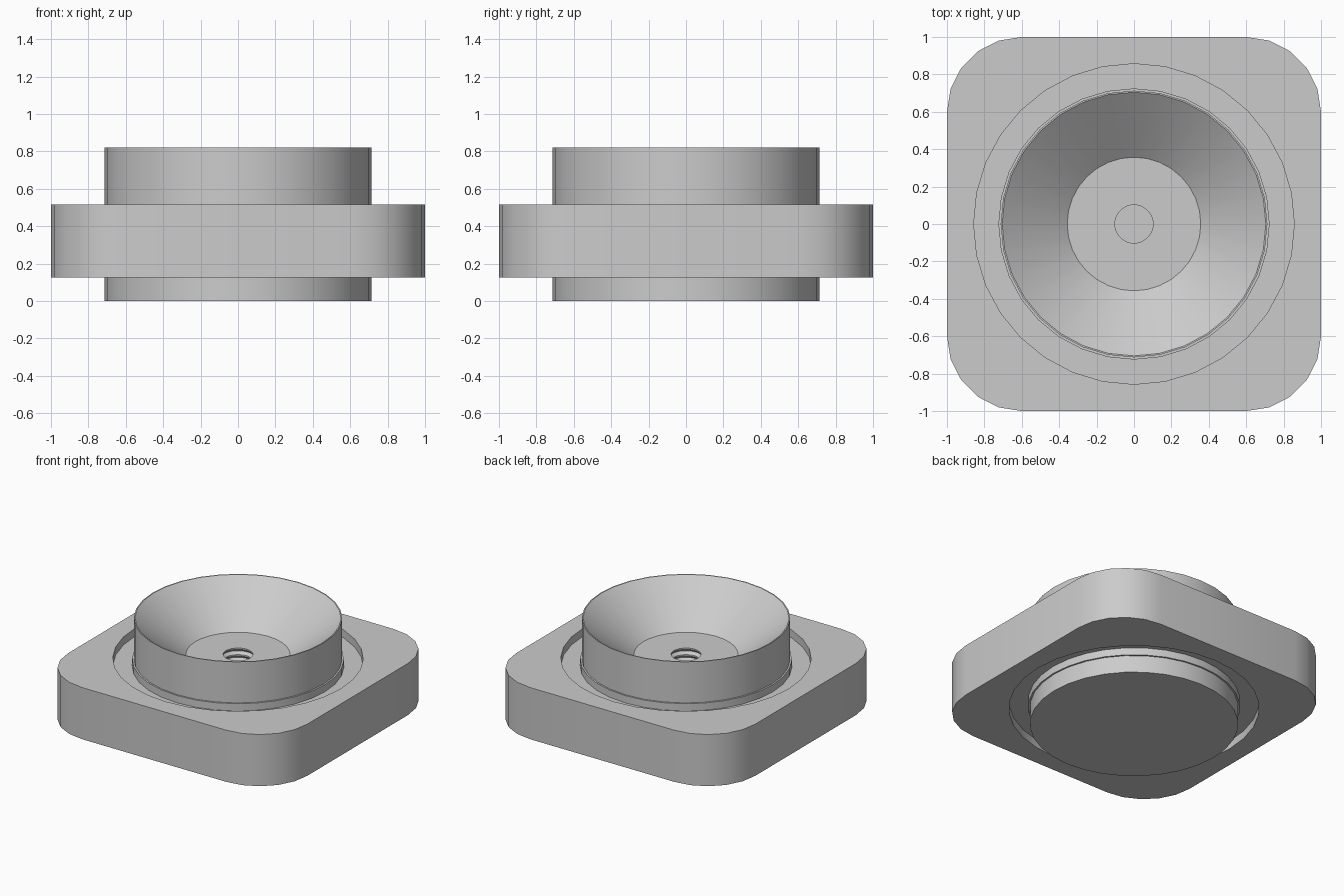
import bpy, bmesh, math

cube = bpy.data.objects.get("Cube")
if cube:
    bpy.data.objects.remove(cube, do_unlink=True)

# one plain grey for every part
grey = bpy.data.materials.new("light_grey")
grey.use_nodes = True
colour = (0.6, 0.6, 0.6, 1)
grey.diffuse_color = colour
grey.node_tree.nodes["Principled BSDF"].inputs["Base Color"].default_value = colour

SIDES = 32
PLATE_LOW, PLATE_TOP = 0.125, 0.515
SEAT_R = 0.857
CORNER_R = 0.4


def finish(name, bm):
    bmesh.ops.recalc_face_normals(bm, faces=bm.faces)
    mesh = bpy.data.meshes.new(name)
    bm.to_mesh(mesh)
    bm.free()
    mesh.materials.append(grey)
    ob = bpy.data.objects.new(name, mesh)
    bpy.context.collection.objects.link(ob)
    bpy.ops.object.select_all(action='DESELECT')
    ob.select_set(True)
    bpy.context.view_layer.objects.active = ob
    bpy.ops.object.shade_smooth_by_angle(angle=math.radians(30))
    return ob


def lathe(name, profile, closed=False):
    """Revolve an (r, z) profile around the z axis."""
    bm = bmesh.new()
    verts = [bm.verts.new((r, 0, z)) for r, z in profile]
    ends = verts[1:] + (verts[:1] if closed else [])
    edges = [bm.edges.new(pair) for pair in zip(verts, ends)]
    bmesh.ops.spin(bm, geom=verts + edges, cent=(0, 0, 0), axis=(0, 0, 1),
                   angle=math.tau, steps=SIDES, use_duplicate=False)
    bmesh.ops.remove_doubles(bm, verts=bm.verts, dist=0.0005)
    return finish(name, bm)


def arc(cx, cy, r, start, sweep, steps):
    return [(cx + r * math.cos(start + sweep * i / steps),
             cy + r * math.sin(start + sweep * i / steps)) for i in range(steps + 1)]


# Rounded square plate with a round through hole
bm = bmesh.new()
inset = 1 - CORNER_R
outline = []
for k, (sx, sy) in enumerate([(1, 1), (-1, 1), (-1, -1), (1, -1)]):
    outline += arc(sx * inset, sy * inset, CORNER_R, k * math.pi / 2, math.pi / 2, 5)
hole = arc(0, 0, SEAT_R, 0, math.tau, SIDES)[:-1]
edges = []
for loop in (outline, hole):
    vs = [bm.verts.new((x, y, PLATE_LOW)) for x, y in loop]
    edges += [bm.edges.new((vs[i - 1], vs[i])) for i in range(len(vs))]
bmesh.ops.triangle_fill(bm, edges=edges, use_beauty=True, normal=(0, 0, 1))
base = bm.faces[:]
bmesh.ops.dissolve_limit(bm, angle_limit=0.01, verts=[], edges=[])
result = bmesh.ops.extrude_face_region(bm, geom=base, use_keep_orig=True)
top = [g for g in result["geom"] if isinstance(g, bmesh.types.BMVert)]
bmesh.ops.translate(bm, verts=top, vec=(0, 0, PLATE_TOP - PLATE_LOW))
finish("plate", bm)

# Recessed bearing shield filling the plate hole
lathe("bearing_shield", [(0.72, 0.185), (SEAT_R, 0.185),
                         (SEAT_R, 0.455), (0.72, 0.455)], closed=True)

# Inner bearing ring, slightly wider than the hub
lathe("bearing_inner_ring", [(0.705, 0.13), (0.725, 0.13),
                             (0.725, 0.51), (0.705, 0.51)], closed=True)

# Hub with a conical dish and a threaded blind hole
profile = [(0, 0), (0.713, 0), (0.713, 0.82), (0.705, 0.82), (0.357, 0.545), (0.102, 0.545)]
pitch = 0.05
for i in range(7):
    z = 0.535 - i * pitch
    profile += [(0.102, z), (0.122, z - pitch * 0.4), (0.102, z - pitch * 0.8)]
profile += [(0.102, 0.16), (0, 0.16)]
lathe("hub", profile)
